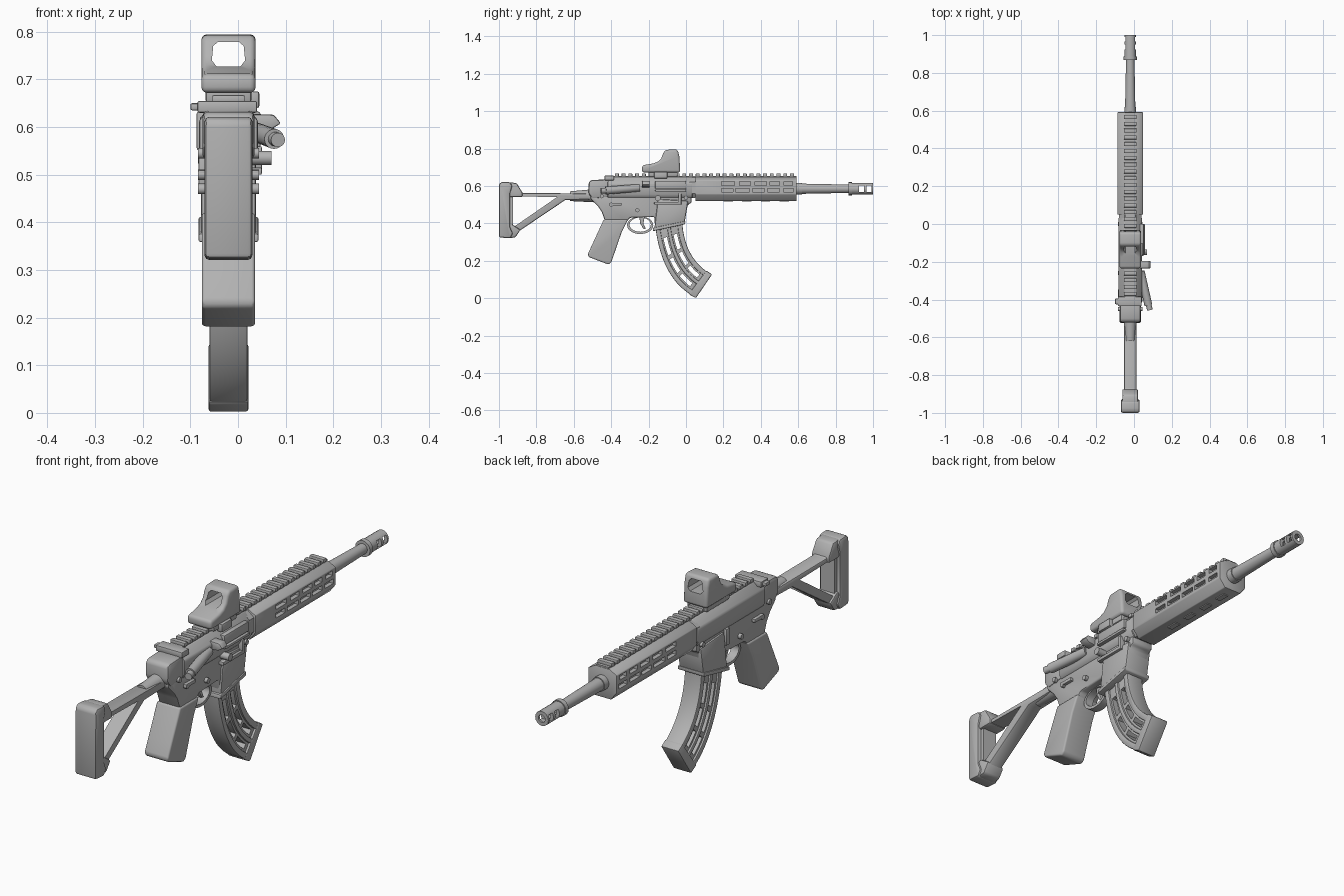
import bpy, bmesh, math
from mathutils import Vector, Matrix

CX = -0.02  # centre plane of the body
grey = bpy.data.materials.new("gunmetal_grey")
grey.diffuse_color = (0.45, 0.45, 0.45, 1)


def make(name, bm):
    bmesh.ops.recalc_face_normals(bm, faces=bm.faces)
    me = bpy.data.meshes.new(name)
    bm.to_mesh(me)
    bm.free()
    me.materials.append(grey)
    ob = bpy.data.objects.new(name, me)
    bpy.context.collection.objects.link(ob)
    return ob


def bake(ob):
    dg = bpy.context.evaluated_depsgraph_get()
    me = bpy.data.meshes.new_from_object(ob.evaluated_get(dg))
    ob.modifiers.clear()
    ob.data = me
    return ob


def bevel(ob, width, seg=2):
    m = ob.modifiers.new("bevel", 'BEVEL')
    m.width, m.segments, m.limit_method = width, seg, 'ANGLE'
    m.angle_limit = math.radians(35)
    return bake(ob)


def cut(ob, *cutters):
    for c in cutters:
        m = ob.modifiers.new("cut", 'BOOLEAN')
        m.object, m.operation, m.solver = c, 'DIFFERENCE', 'EXACT'
        bake(ob)
        bpy.data.objects.remove(c)
    return ob


def extrude(name, pts, axis, a, b, bev=0, seg=2):
    """Polygon swept along x (pts are y,z) or along y (pts are x,z)."""
    bm = bmesh.new()
    at = lambda p, d: (d, p[0], p[1]) if axis == 'x' else (p[0], d, p[1])
    lo = [bm.verts.new(at(p, a)) for p in pts]
    hi = [bm.verts.new(at(p, b)) for p in pts]
    bm.faces.new(lo)
    bm.faces.new(hi)
    for i in range(len(pts)):
        j = (i + 1) % len(pts)
        bm.faces.new((lo[i], lo[j], hi[j], hi[i]))
    ob = make(name, bm)
    return bevel(ob, bev, seg) if bev else ob


def side(name, pts, half, bev=0, seg=2):
    return extrude(name, pts, 'x', CX - half, CX + half, bev, seg)


def boxes(name, items, bev=0):
    """Each item is (x0, x1, y0, y1, z0, z1)."""
    bm = bmesh.new()
    for x0, x1, y0, y1, z0, z1 in items:
        mat = Matrix.Translation(((x0 + x1) / 2, (y0 + y1) / 2, (z0 + z1) / 2)) @ \
            Matrix.Diagonal((x1 - x0, y1 - y0, z1 - z0, 1))
        bmesh.ops.create_cube(bm, size=1, matrix=mat)
    ob = make(name, bm)
    return bevel(ob, bev) if bev else ob


def rod(name, p0, p1, r0, r1=None, n=20):
    p0, p1 = Vector(p0), Vector(p1)
    d = p1 - p0
    mat = Matrix.Translation((p0 + p1) / 2) @ d.to_track_quat('Z', 'Y').to_matrix().to_4x4()
    bm = bmesh.new()
    bmesh.ops.create_cone(bm, cap_ends=True, segments=n, radius1=r0,
                          radius2=r0 if r1 is None else r1, depth=d.length, matrix=mat)
    return make(name, bm)


def ellipse(cy, cz, ry, rz, n=28):
    return [(cy + ry * math.cos(2 * math.pi * i / n), cz + rz * math.sin(2 * math.pi * i / n))
            for i in range(n)]


def octagon(half, top, z0, z1, z2, z3, low):
    r = [(top, z3), (half, z2), (half, z1), (low, z0)]
    return [(CX + x, z) for x, z in r] + [(CX - x, z) for x, z in reversed(r)]


# Skeleton stock: frame with triangular opening, shoulder pad
stock = side("stock_frame", [(-0.98, 0.61), (-0.905, 0.61), (-0.875, 0.562), (-0.5, 0.56), (-0.5, 0.528),
                             (-0.645, 0.525), (-0.89, 0.36), (-0.91, 0.33), (-0.98, 0.33)], 0.033, 0.008)
cut(stock, side("stock_opening", [(-0.925, 0.545), (-0.69, 0.54), (-0.925, 0.378)], 0.2))
side("shoulder_pad", [(-1, 0.325), (-1, 0.61), (-0.985, 0.622), (-0.94, 0.62), (-0.928, 0.6), (-0.94, 0.56),
                      (-0.94, 0.38), (-0.925, 0.345), (-0.94, 0.32)], 0.05, 0.01)
side("stock_top_block", [(-0.95, 0.62), (-0.905, 0.615), (-0.875, 0.565), (-0.875, 0.54), (-0.95, 0.54)], 0.042, 0.008)
side("stock_toe_block", [(-0.95, 0.32), (-0.912, 0.325), (-0.885, 0.365), (-0.93, 0.395), (-0.95, 0.395)], 0.042, 0.008)
rod("buffer_tube", (CX, -0.62, 0.545), (CX, -0.48, 0.548), 0.026, 0.036)

# Receiver
side("lower_receiver", [(-0.51, 0.53), (-0.47, 0.49), (-0.45, 0.46), (-0.43, 0.405), (-0.32, 0.405), (-0.30, 0.43),
                        (-0.17, 0.435), (-0.165, 0.38), (-0.01, 0.41), (0.01, 0.50), (0.03, 0.51), (0.03, 0.57),
                        (-0.51, 0.57)], 0.05, 0.008)
side("magazine_well", [(-0.17, 0.365), (-0.008, 0.40), (0.012, 0.52), (-0.15, 0.53)], 0.058, 0.008)
side("magazine_well_rim", [(-0.178, 0.358), (-0.005, 0.395), (-0.003, 0.412), (-0.176, 0.376)], 0.063, 0.004)
extrude("upper_receiver", octagon(0.062, 0.03, 0.535, 0.555, 0.615, 0.648, 0.05), 'y', -0.42, 0.035, 0.006)
side("rear_receiver_block", [(-0.522, 0.56), (-0.52, 0.625), (-0.50, 0.632), (-0.41, 0.635), (-0.41, 0.54), (-0.50, 0.53)],
     0.055, 0.012)
boxes("charging_handle", [(CX - 0.065, CX + 0.06, -0.435, -0.385, 0.63, 0.655),
                          (-0.1, -0.07, -0.425, -0.395, 0.635, 0.65)], 0.004)
boxes("port_cover", [(0.03, 0.052, -0.165, 0.0, 0.585, 0.627), (0.03, 0.058, -0.165, 0.0, 0.57, 0.582)], 0.004)
extrude("case_deflector", [(0.03, 0.59), (0.07, 0.595), (0.09, 0.608), (0.075, 0.626), (0.03, 0.627)], 'y', -0.235, -0.195, 0.004)
rod("forward_assist", (0.076, -0.43, 0.575), (0.036, -0.25, 0.59), 0.021, 0.02)
rod("forward_assist_button", (0.084, -0.455, 0.573), (0.077, -0.425, 0.575), 0.015)
rod("magazine_release", (0.02, -0.15, 0.535), (0.07, -0.15, 0.535), 0.015)
boxes("magazine_release_fence", [(0.02, 0.05, -0.17, -0.03, 0.50, 0.515), (0.02, 0.05, -0.04, -0.025, 0.50, 0.56)], 0.003)
boxes("bolt_catch", [(-0.083, -0.06, -0.18, -0.155, 0.47, 0.54)], 0.004)
for i, (y, z) in enumerate([(-0.40, 0.50), (-0.45, 0.545), (-0.26, 0.47), (0.0, 0.535)]):
    rod("receiver_pin_%d" % i, (CX - 0.064, y, z), (CX + 0.064, y, z), 0.011, n=14)
for s in (-1, 1):
    x = CX + s * 0.056
    boxes("selector_lever", [(x - 0.008, x + 0.008, -0.41, -0.345, 0.495, 0.51)], 0.003)

# Trigger, guard and grip
guard = side("trigger_guard", ellipse(-0.245, 0.39, 0.07, 0.047), 0.018)
cut(guard, side("guard_opening", ellipse(-0.245, 0.393, 0.057, 0.038), 0.1))
side("trigger", [(-0.25, 0.44), (-0.22, 0.44), (-0.228, 0.40), (-0.215, 0.37), (-0.228, 0.37), (-0.245, 0.40)], 0.01, 0.003)
side("pistol_grip", [(-0.44, 0.42), (-0.31, 0.42), (-0.345, 0.35), (-0.40, 0.19), (-0.415, 0.18), (-0.52, 0.22),
                     (-0.525, 0.235), (-0.50, 0.29)], 0.056, 0.018, 4)


# Curved magazine: bands between its rear edge and front edge
def bezier(a, b, c, t):
    return Vector(a) * (1 - t) ** 2 + Vector(b) * 2 * t * (1 - t) + Vector(c) * t * t


def mag_point(s, t):
    rear = bezier((-0.165, 0.39), (-0.13, 0.09), (0.055, 0.003), t)
    front = bezier((-0.02, 0.41), (-0.01, 0.21), (0.138, 0.125), t)
    return rear.lerp(front, s)


def band(name, s0, s1, t0, t1, half, bev=0, n=14):
    ts = [t0 + (t1 - t0) * i / n for i in range(n + 1)]
    return side(name, [mag_point(s0, t) for t in ts] + [mag_point(s1, t) for t in reversed(ts)], half, bev)


mag = band("magazine_body", 0.02, 0.98, 0, 0.99, 0.032, 0.005)
cut(mag, *[band("slot", s, s + 0.14, t, t + 0.2, 0.1, n=6)
           for s in (0.23, 0.62) for t in (0.14, 0.39, 0.64)])
for i, (s0, s1) in enumerate([(0, 0.17), (0.43, 0.56), (0.82, 1)]):
    band("magazine_rib_%d" % i, s0, s1, 0, 0.95, 0.04, 0.005)
band("magazine_base", -0.02, 1.02, 0.89, 1.0, 0.042, 0.006, 4)

# Handguard with recessed slots on both sides
hand = extrude("handguard", octagon(0.067, 0.035, 0.52, 0.555, 0.63, 0.648, 0.04), 'y', 0.05, 0.592, 0.003)
slots = []
for s in (-1, 1):
    x = CX + s * 0.067
    for z, spans in ((0.613, [(.19, .26), (.285, .345), (.37, .43), (.45, .50), (.525, .57)]),
                     (0.577, [(.19, .25), (.265, .34), (.355, .42), (.435, .50), (.52, .575)])):
        slots += [(x - 0.018, x + 0.018, a, b, z - 0.010, z + 0.010) for a, b in spans]
cut(hand, boxes("slot_cutter", slots))
extrude("handguard_collar", octagon(0.06, 0.03, 0.535, 0.56, 0.62, 0.645, 0.042), 'y', 0.02, 0.06)
low_slots = [(CX - 0.012, CX + 0.012, y, y + 0.05, 0.516, 0.521) for y in (0.2, 0.3, 0.4, 0.5)]
boxes("underside_plates", low_slots)

# Toothed top rail
boxes("top_rail", [(CX - 0.028, CX + 0.028, -0.40, 0.59, 0.64, 0.654)])
boxes("rail_teeth", [(CX - 0.034, CX + 0.034, -0.38 + i * 0.036, -0.359 + i * 0.036, 0.65, 0.667)
                     for i in range(27)], 0.003)

# Barrel and ported muzzle brake
Z = 0.585
rod("barrel", (CX, 0.58, Z), (CX, 0.88, Z), 0.028, 0.022, 24)
rod("barrel_step", (CX, 0.58, Z), (CX, 0.62, Z), 0.031, n=24)
rod("brake_collar", (CX, 0.868, Z), (CX, 0.888, Z), 0.035, n=16)
brake = rod("muzzle_brake", (CX, 0.88, Z), (CX, 1.0, Z), 0.031, n=16)
cut(brake, boxes("port_cutter", [(CX - 0.1, CX + 0.1, y, y + 0.026, Z - 0.018, Z + 0.018) for y in (0.925, 0.965)]),
    rod("bore_cutter", (CX, 0.9, Z), (CX, 1.05, Z), 0.016, n=16))

# Reflex sight with see-through window
boxes("sight_mount", [(CX - 0.048, CX + 0.048, -0.2, -0.045, 0.65, 0.685)], 0.006)
boxes("sight_clamp", [(0.02, 0.045, -0.17, -0.10, 0.64, 0.675)], 0.005)
hood = side("sight_hood", [(-0.235, 0.672), (-0.235, 0.71), (-0.175, 0.72), (-0.15, 0.73), (-0.132, 0.748), (-0.122, 0.775),
                           (-0.11, 0.793), (-0.045, 0.795), (-0.036, 0.76), (-0.03, 0.672)], 0.057, 0.012, 3)
cut(hood, extrude("window_cutter", [(CX - 0.035, 0.74), (CX - 0.025, 0.727), (CX + 0.025, 0.727), (CX + 0.035, 0.74),
                                    (CX + 0.032, 0.77), (CX + 0.022, 0.779), (CX - 0.022, 0.779), (CX - 0.032, 0.77)],
                  'y', -0.4, 0.1))

# Smooth shading with sharp edges kept
for ob in bpy.context.scene.objects:
    ob.select_set(True)
    bpy.context.view_layer.objects.active = ob
bpy.ops.object.shade_smooth_by_angle(angle=math.radians(35))
